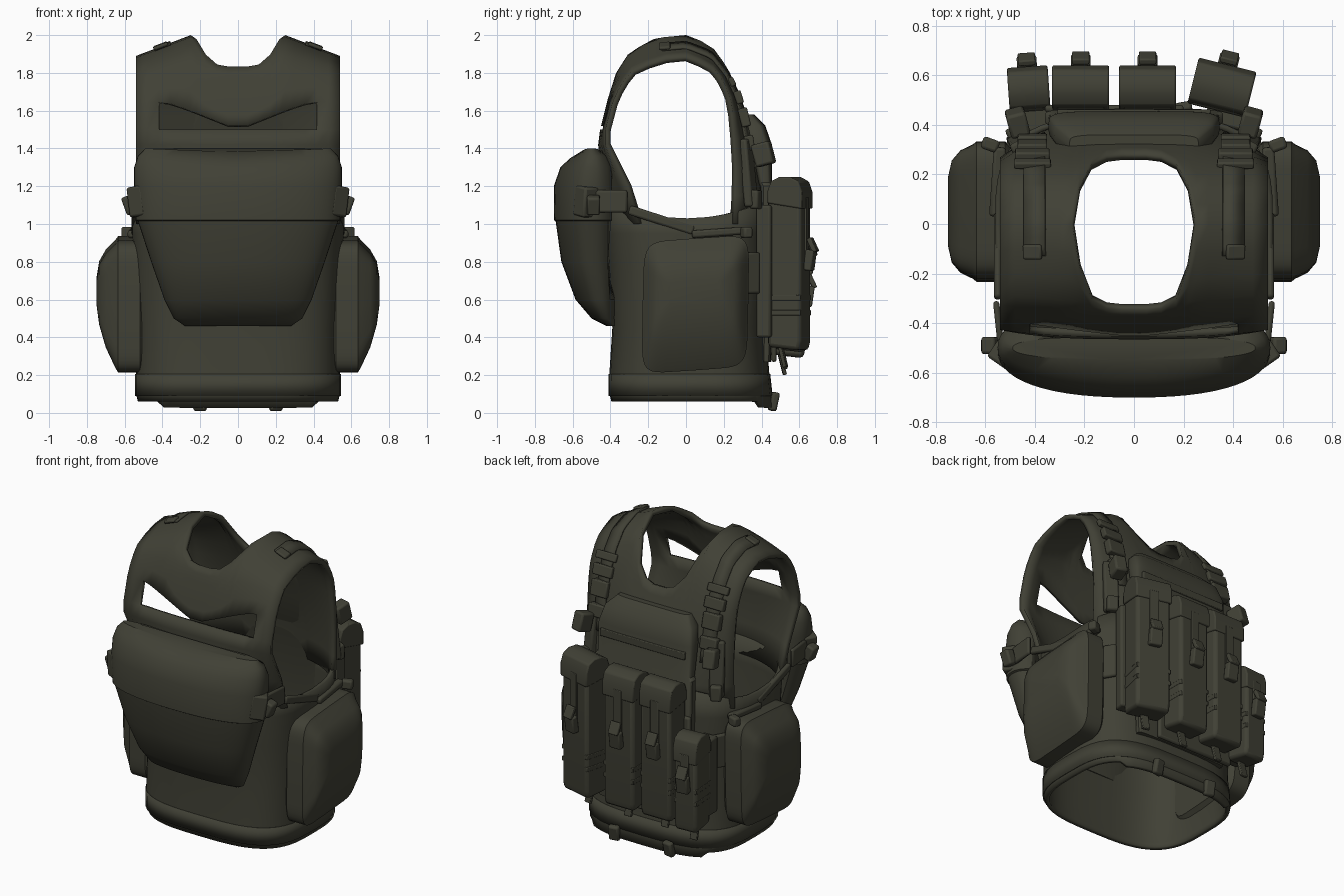
import bpy, bmesh, math
from mathutils import Vector, Matrix

if "Cube" in bpy.data.objects:
    bpy.data.objects.remove(bpy.data.objects["Cube"])

olive = bpy.data.materials.new("dark_olive_fabric")
olive.diffuse_color = (0.052, 0.052, 0.036, 1)
olive.use_nodes = True
olive.node_tree.nodes["Principled BSDF"].inputs["Base Color"].default_value = olive.diffuse_color


def finish(name, bm, bevel=0.0, thick=0.0, angle=35, recalc=True):
    if recalc:
        bmesh.ops.recalc_face_normals(bm, faces=bm.faces)
    me = bpy.data.meshes.new(name)
    bm.to_mesh(me)
    bm.free()
    ob = bpy.data.objects.new(name, me)
    bpy.context.collection.objects.link(ob)
    me.materials.append(olive)
    if thick:
        m = ob.modifiers.new("thickness", 'SOLIDIFY')
        m.thickness, m.offset = thick, -1
    if bevel:
        m = ob.modifiers.new("soft_edges", 'BEVEL')
        m.width, m.segments = bevel, 2
    bpy.ops.object.select_all(action='DESELECT')
    ob.select_set(True)
    bpy.context.view_layer.objects.active = ob
    bpy.ops.object.shade_smooth_by_angle(angle=math.radians(angle))
    return ob


def oval(w, h, n, steps=40):
    """Rounded-rectangle outline with half sizes w and h."""
    out = []
    for i in range(steps):
        a = 2 * math.pi * i / steps
        c, s = math.cos(a), math.sin(a)
        out.append((math.copysign(abs(c) ** (2 / n), c) * w, math.copysign(abs(s) ** (2 / n), s) * h))
    return out


def loft(name, rings, caps=True, thick=0.0, angle=35):
    bm = bmesh.new()
    vs = [[bm.verts.new(p) for p in r] for r in rings]
    n = len(vs[0])
    for a, b in zip(vs, vs[1:]):
        for i in range(n):
            bm.faces.new((a[i], a[(i + 1) % n], b[(i + 1) % n], b[i]))
    if caps:
        bm.faces.new(vs[0])
        bm.faces.new(vs[-1])
    return finish(name, bm, thick=thick, angle=angle)


def stack(name, rows, n, **kw):
    """Loft of level outlines: rows of z, half width, y min, y max."""
    return loft(name, [[(x, y + (a + b) / 2, z) for x, y in oval(w, (b - a) / 2, n)]
                       for z, w, a, b in rows], **kw)


def box(name, loc, size, rot=(0, 0, 0), bevel=0.012):
    bm = bmesh.new()
    bmesh.ops.create_cube(bm, size=1)
    bm.transform(Matrix.Diagonal((*size, 1)))
    for k, ax in enumerate('XYZ'):
        bm.transform(Matrix.Rotation(math.radians(rot[k]), 4, ax))
    bm.transform(Matrix.Translation(loc))
    return finish(name, bm, bevel=bevel)


def prism(name, profile, width, loc, turn=0, bevel=0.012):
    """Side profile (y, z) extruded along x, then turned about z."""
    bm = bmesh.new()
    f = bm.faces.new([bm.verts.new((-width / 2, y, z)) for y, z in profile])
    ext = bmesh.ops.extrude_face_region(bm, geom=[f])['geom']
    bmesh.ops.translate(bm, vec=(width, 0, 0), verts=[v for v in ext if isinstance(v, bmesh.types.BMVert)])
    bm.transform(Matrix.Translation(loc) @ Matrix.Rotation(math.radians(turn), 4, 'Z'))
    return finish(name, bm, bevel=bevel)


# Side path of the upper vest: front, over the shoulder, down the back
PATH = [(-.43, 1.0), (-.45, 1.2), (-.465, 1.42), (-.455, 1.5), (-.415, 1.66), (-.37, 1.8), (-.30, 1.91),
        (-.16, 1.985), (0, 2.0), (.13, 1.95), (.22, 1.83), (.28, 1.70), (.35, 1.5), (.41, 1.25), (.44, 1.0)]
CURVE = [.42, .30, .08, .06, .06, .06, .05, 0, 0, 0, .1, .16, .26, .34, .42]


def shell_point(x, t, lift=0.0):
    i = min(int(t), len(PATH) - 2)
    f = t - i
    y, z = (PATH[i][k] * (1 - f) + PATH[i + 1][k] * f for k in (0, 1))
    c = CURVE[i] * (1 - f) + CURVE[i + 1] * f
    dy, dz = PATH[i + 1][0] - PATH[i][0], PATH[i + 1][1] - PATH[i][1]
    d = math.hypot(dy, dz)
    top = max(0, min(1, (z - 1.6) / .35))
    y *= 1 - c * (abs(x) / .54) ** 3
    z -= top * .38 * max(0, abs(x) - .25)
    return Vector((x, y - dz / d * lift, z + dy / d * lift))


# Upper vest: front and back panels joined at the shoulders, open neck and arms
cols = [-.54, -.48, -.42, -.36, -.30, -.25, -.22, -.17, -.11, -.05,
        .05, .11, .17, .22, .25, .30, .36, .42, .48, .54]
bm = bmesh.new()
for front in (True, False):
    grid = []
    for x in cols:
        neck = min(1, abs(x) / .25) ** 4
        if front:
            end = 5.3 + 2.7 * neck
            gap = 3 + max(.12, min(1, abs(x) / .4))
            ts = [0, 1, 2, 3, gap] + [gap + (end - gap) * k / 6 for k in range(1, 7)]
        else:
            end = 11.1 - 3.1 * neck
            ts = [14 + (end - 14) * k / 10 for k in range(11)]
        grid.append([bm.verts.new(shell_point(x, t)) for t in ts])
    for i in range(len(cols) - 1):
        for j in range(10):
            # slot across the chest
            if front and j == 3 and max(abs(cols[i]), abs(cols[i + 1])) < .43:
                continue
            q = (grid[i][j], grid[i + 1][j], grid[i + 1][j + 1], grid[i][j + 1])
            bm.faces.new(q if front else q[::-1])
bmesh.ops.remove_doubles(bm, verts=bm.verts, dist=.0005)
finish("upper_vest", bm, thick=.03, recalc=False)

# Lower vest: open tube, dipping under the arms and at the tail
rings = []
for k, (z, w, a, b) in enumerate([(.06, .53, -.395, .465), (.1, .54, -.405, .455), (.22, .54, -.405, .44),
                                  (.45, .54, -.39, .425), (.75, .555, -.41, .44), (.95, .56, -.425, .44),
                                  (1.05, .56, -.425, .44)]):
    ring = []
    for x, y in oval(w, (b - a) / 2, 3.2, 56):
        yy = y + (a + b) / 2
        ring.append((x, yy, z + (.5 * yy * yy - .02 if k == 6 else 0) - (.03 if k == 0 and yy > .4 else 0)))
    rings.append(ring)
loft("lower_vest", rings, caps=False, thick=.025)
stack("hem_band", [(.09, .545, -.409, .459), (.205, .545, -.409, .446)], 3.2, caps=False, thick=.008)
for s in (-1, 1):
    box("tail_tab", (s * .2, .465, .06), (.07, .04, .1), (-12, 0, s * 10))

# Large bulging front pack with an overlapping lid; its ends wrap round the vest
rings = []
for z, w, a, b in [(.46, .28, -.42, -.36), (.50, .34, -.50, -.36), (.6, .39, -.585, -.34), (.8, .46, -.66, -.33),
                   (1.015, .53, -.69, -.32), (1.02, .542, -.698, -.31), (1.2, .55, -.70, -.31),
                   (1.3, .55, -.665, -.33), (1.36, .53, -.62, -.37), (1.40, .49, -.55, -.45)]:
    wrap = [(x, y + (a + b) / 2) for x, y in oval(w, (b - a) / 2, 2.35, 56)]
    rings.append([(x, min(y, -.46 + .15 * (max(0, abs(x) - .33) / .2) ** 1.5) if z > .7 else y,
                   z - (.02 * (1 - abs(x) / w) if z > 1.35 else 0)) for x, y in wrap])
loft("front_pack", rings)

# Back panel with rounded top
stack("back_panel", [(.27, .33, .40, .45), (.6, .35, .40, .465), (1.2, .36, .39, .465), (1.22, .345, .38, .455),
                     (1.42, .345, .33, .455), (1.52, .32, .30, .42), (1.58, .26, .28, .36)], 5)
box("yoke_band", (0, .45, 1.36), (.62, .025, .05), bevel=.005)

for s in (-1, 1):
    # Side pouch: straight gusset and outer face bulging most near the top
    rings = []
    for x, i, lo, hi in [(.49, .03, .03, .03), (.52, 0, 0, 0), (.635, 0, 0, 0), (.65, .012, .025, .02),
                         (.70, .035, .13, .07), (.735, .075, .25, .13), (.75, .14, .36, .22)]:
        rings.append([(s * x, y + .05 + z * .02, z + .575 + (lo - hi) / 2 + y * .07)
                      for y, z in oval(.28 - i, .35 - (lo + hi) / 2, 7)])
    loft("side_pouch", rings)
    # Front pack side buckles
    box("pack_buckle", (s * .52, -.53, 1.12), (.10, .09, .16), (0, s * 8, s * 35))
    box("pack_strap", (s * .545, -.42, 1.12), (.025, .22, .12), (0, 0, s * -6))
    box("pack_clip", (s * .575, -.49, 1.10), (.06, .07, .10), (0, s * 20, 0))
    # Strap under the arm
    box("underarm_strap", (s * .55, -.13, 1.02), (.03, .36, .05), (-18, 0, 0))
    box("underarm_strap_rear", (s * .55, .17, .955), (.05, .28, .04), (4, 0, s * 4))
    box("side_flap", (s * .49, .34, .74), (.03, .11, .22), (0, 0, s * 30))
    box("side_clip", (s * .58, .32, .955), (.07, .05, .06), (0, 0, s * 20))
    # Shoulder strap, laid over the vest
    bm = bmesh.new()
    prev = None
    for k in range(25):
        t = 7.2 + 5.6 * k / 24
        row = [bm.verts.new(shell_point(s * x, t, .012)) for x in (.36, .445)]
        if prev:
            q = (prev[0], prev[1], row[1], row[0])
            bm.faces.new(q if s > 0 else q[::-1])
        prev = row
    finish("shoulder_strap", bm, thick=.012, recalc=False)
    # Buckles and loops on the shoulder strap
    for t, w, h, d in [(7.3, .08, .06, .02), (10.4, .15, .05, .03), (11.1, .14, .07, .04),
                       (11.7, .12, .10, .05), (12.3, .12, .08, .05)]:
        p, q = shell_point(s * .41, t, .014), shell_point(s * .41, t + .05, .014)
        tilt = math.degrees(math.atan2(q.z - p.z, q.y - p.y))
        slope = math.degrees(math.atan(.38)) if t < 9 else 0
        box("strap_buckle", p, (w, h, d), (tilt + (180 if t < 9 else 0), s * slope, 0), .008)
    box("hanging_strap", (s * .46, .33, 1.27), (.09, .05, .36), (6, 0, s * -25))
    box("hanging_clip", (s * .47, .41, 1.37), (.08, .10, .12), (15, 0, s * -15))
    box("hanging_end", (s * .48, .37, 1.13), (.07, .05, .10), (0, 0, s * -25))


# Back pouches: body, folded lid, closing strap and buckle
def back_pouch(x, y, w, d, z0, z1, turn):
    h = d / 2
    spin = Matrix.Rotation(math.radians(turn), 3, 'Z')

    def at(dx, dy, z):
        return Vector((x, y, z)) + spin @ Vector((dx, dy, 0))
    prism("pouch_body", [(-h, z0 + .02), (h * .8, z0), (h * .92, z0 + .05), (h * .92, z1 - .05), (-h, z1 - .05)],
          w * .94, (x, y, 0), turn, .02)
    prism("pouch_lid", [(-h, z1 - .14), (h, z1 - .17), (h, z1 - .08), (h * .8, z1 - .025), (h * .3, z1),
                        (-h * .3, z1), (-h * .8, z1 - .025), (-h, z1 - .08)], w, (x, y, 0), turn, .008)
    mid = z0 + (z1 - z0) * .52
    box("pouch_strap", at(0, h - .005, (mid + z1) / 2 - .06), (.06, .015, z1 - mid - .1), (0, 0, turn), .004)
    box("pouch_buckle", at(0, h + .015, mid), (.08, .045, .11), (-8, 0, turn), .008)
    box("buckle_tail", at(0, h + .03, mid + .08), (.07, .025, .08), (25, 0, turn), .006)
    for z in (z0 + .2, z0 + .28):
        box("pouch_band", at(0, -.004, z), (w * .96, d * .95, .03), (0, 0, turn), .004)
    box("pouch_bottom_tab", at(0, -h * .4, z0 - .03), (.05, .02, .12), (14, 0, turn), .004)


back_pouch(.355, .55, .24, .19, .33, 1.25, -14)
back_pouch(.055, .55, .23, .18, .32, 1.22, 0)
back_pouch(-.215, .55, .23, .18, .32, 1.22, 0)
back_pouch(-.425, .545, .165, .18, .29, .92, 4)
box("pouch_backing", (-.08, .465, .62), (.56, .03, .7))
box("pouch_mount_left", (-.42, .42, .6), (.15, .10, .5))
box("pouch_mount_right", (.38, .43, .75), (.18, .08, .7), (0, 0, -14))
